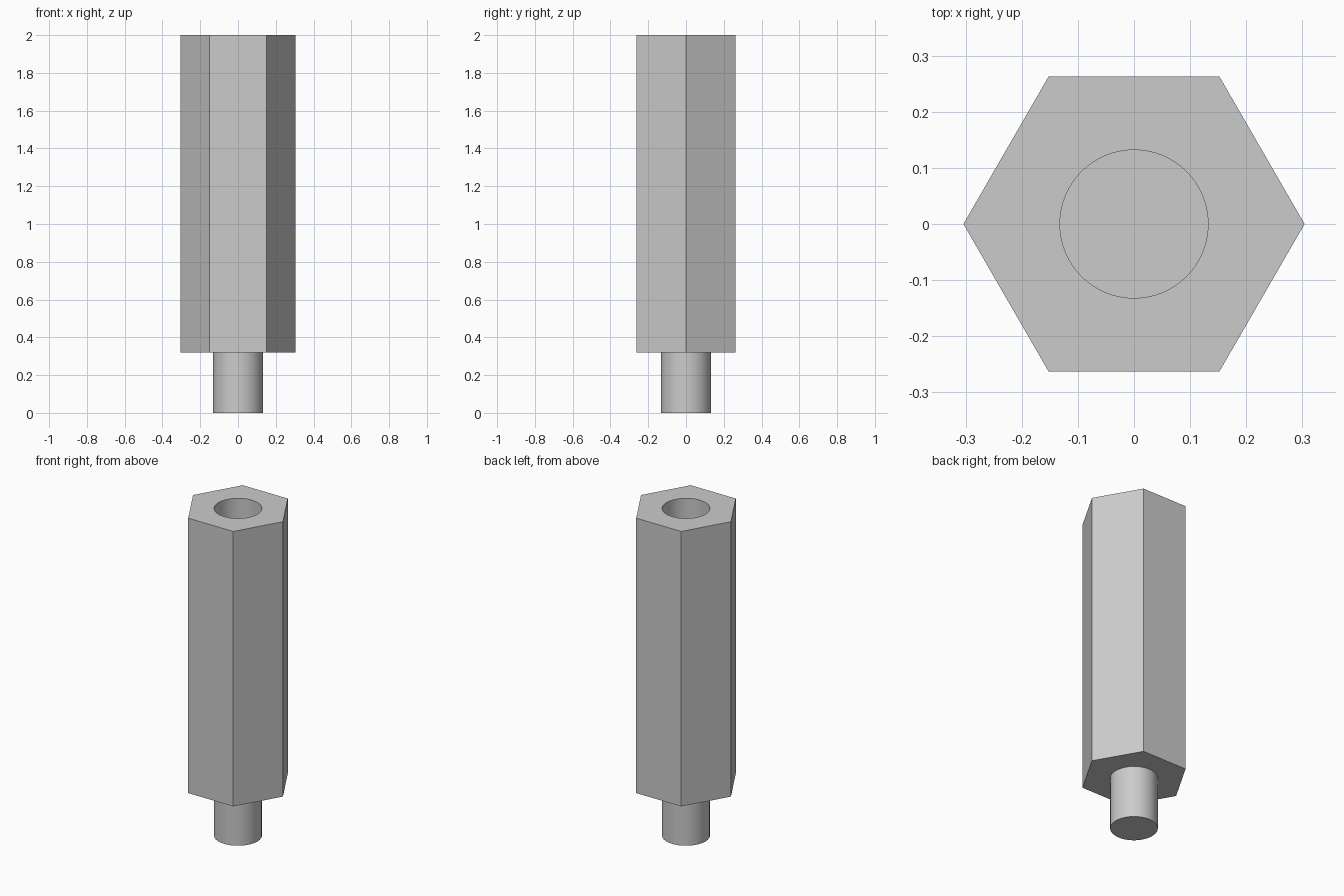
import bpy
import bmesh
from math import cos, sin, tau, radians

default = bpy.data.objects.get("Cube")
if default:
    bpy.data.objects.remove(default, do_unlink=True)

# Dimensions
HEX_RADIUS = 0.304
BORE_RADIUS = 0.132
SHOULDER_Z = 0.32
TOP_Z = 2.0
BORE_FLOOR_Z = 1.37
ROUND_SIDES = 64

# Plain grey metal
metal = bpy.data.materials.new("grey_metal")
metal.use_nodes = True
grey = (0.6, 0.6, 0.6, 1.0)
metal.diffuse_color = grey
metal.node_tree.nodes["Principled BSDF"].inputs["Base Color"].default_value = grey

bm = bmesh.new()


def ring(radius, z, sides):
    """Closed loop of vertices, with its edges."""
    verts = [bm.verts.new((radius * cos(tau * i / sides), radius * sin(tau * i / sides), z))
             for i in range(sides)]
    edges = [bm.edges.new((verts[i], verts[(i + 1) % sides])) for i in range(sides)]
    return verts, edges


def wall(a, b):
    """Quads between two rings of equal count."""
    n = len(a[0])
    for i in range(n):
        j = (i + 1) % n
        bm.faces.new((a[0][i], a[0][j], b[0][j], b[0][i]))


def flat_with_hole(outer, inner):
    bmesh.ops.triangle_fill(bm, use_beauty=True, edges=outer[1] + inner[1])


stud_end = ring(BORE_RADIUS, 0, ROUND_SIDES)
stud_root = ring(BORE_RADIUS, SHOULDER_Z, ROUND_SIDES)
hex_bottom = ring(HEX_RADIUS, SHOULDER_Z, 6)
hex_top = ring(HEX_RADIUS, TOP_Z, 6)
bore_rim = ring(BORE_RADIUS, TOP_Z, ROUND_SIDES)
bore_floor = ring(BORE_RADIUS, BORE_FLOOR_Z, ROUND_SIDES)

# Shoulder under the hexagon and annular top face
flat_with_hole(hex_bottom, stud_root)
flat_with_hole(hex_top, bore_rim)

# Stud, hexagonal sides and blind bore
wall(stud_end, stud_root)
wall(hex_bottom, hex_top)
wall(bore_rim, bore_floor)
bm.faces.new(stud_end[0])
bm.faces.new(bore_floor[0])

bmesh.ops.recalc_face_normals(bm, faces=bm.faces)
mesh = bpy.data.meshes.new("hex_standoff")
bm.to_mesh(mesh)
bm.free()
mesh.materials.append(metal)

standoff = bpy.data.objects.new("hex_standoff", mesh)
bpy.context.collection.objects.link(standoff)

# Smooth round walls, crisp corners
bpy.ops.object.select_all(action='DESELECT')
standoff.select_set(True)
bpy.context.view_layer.objects.active = standoff
bpy.ops.object.shade_smooth_by_angle(angle=radians(30))
